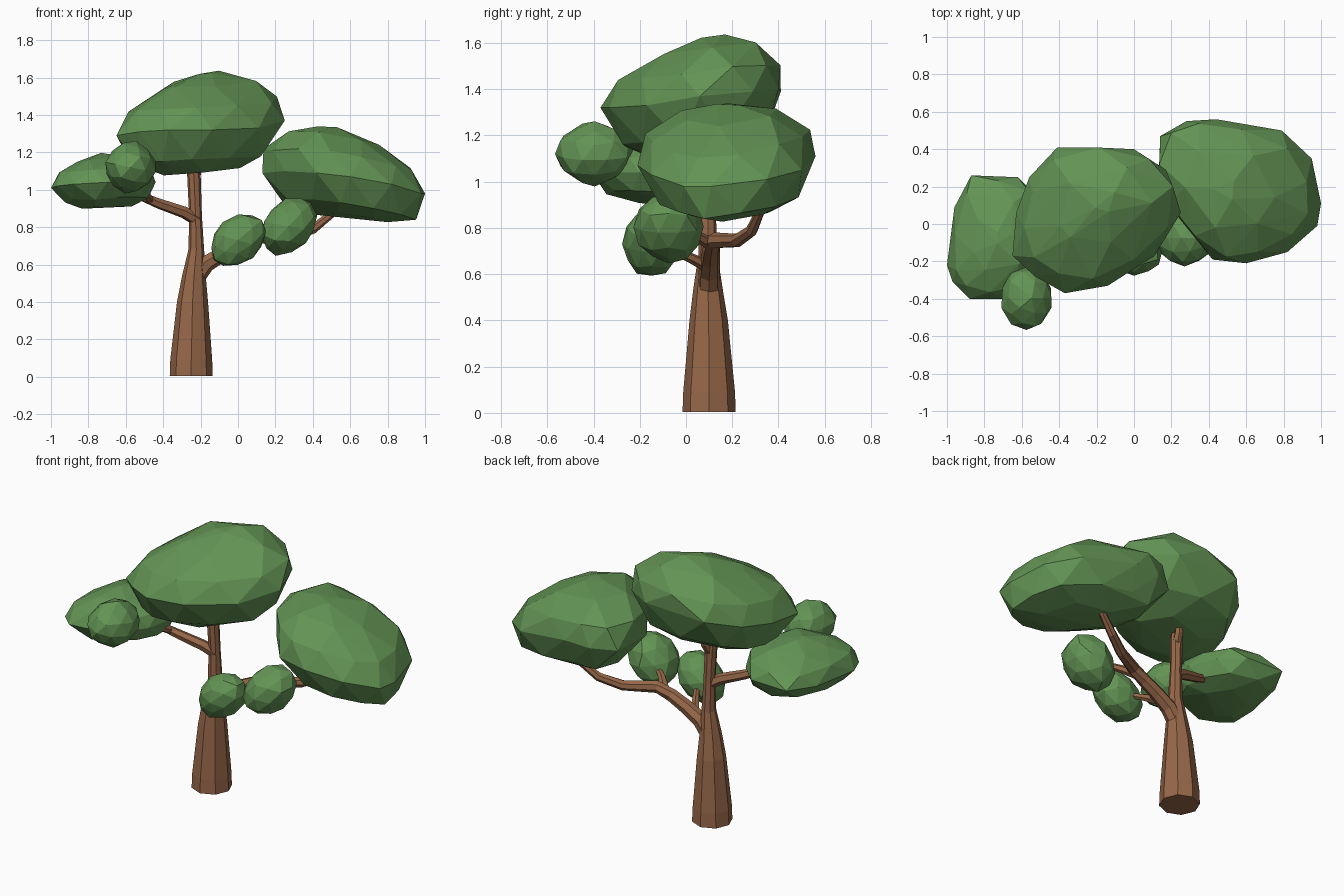
import bpy, bmesh, math, random
from mathutils import Vector, Matrix

random.seed(4)


def material(name, rgb):
    m = bpy.data.materials.new(name)
    m.diffuse_color = (*rgb, 1)
    return m


LEAF = material("leaf_green", (0.125, 0.295, 0.09))
BARK = material("bark_brown", (0.31, 0.138, 0.067))


def finish(bm, name, mat):
    bmesh.ops.recalc_face_normals(bm, faces=bm.faces)
    mesh = bpy.data.meshes.new(name)
    bm.to_mesh(mesh)
    bm.free()
    mesh.materials.append(mat)
    ob = bpy.data.objects.new(name, mesh)
    bpy.context.collection.objects.link(ob)
    return ob


def hull(points, name):
    bm = bmesh.new()
    for p in points:
        bm.verts.new(p)
    res = bmesh.ops.convex_hull(bm, input=bm.verts)
    junk = {g for g in res["geom_interior"] + res["geom_unused"]
            if isinstance(g, bmesh.types.BMVert)}
    bmesh.ops.delete(bm, geom=list(junk), context='VERTS')
    return finish(bm, name, LEAF)


def jitter(a):
    return Vector([random.uniform(-a, a) for _ in range(3)])


# Large crown: an outline domed towards a top and a bottom point
def crown(name, rim, centre, top, bottom, upper=((0.93, 0.46), (0.56, 0.83))):
    c, t, b = Vector(centre), Vector(top), Vector(bottom)
    rim = [Vector(p) for p in rim]
    mids = [(p + rim[(i + 1) % len(rim)]) / 2 for i, p in enumerate(rim)]
    pts = list(rim)
    layers = ((t, *upper[0], mids), (t, *upper[1], rim[::2]), (t, 0.15, 0.99, rim[::4]),
              (b, 0.84, 0.66, mids), (b, 0.45, 0.95, rim[::2]))
    for pole, side, rise, ring in layers:
        pts += [c + (p - c) * side + (pole - c) * rise + jitter(0.008) for p in ring]
    hull(pts, name)


# Small leaf clump: jittered, tilted low-poly ball
def clump(name, centre, size, tilt):
    bm = bmesh.new()
    bmesh.ops.create_icosphere(bm, subdivisions=2, radius=1)
    m = Matrix.Translation(centre) @ Matrix.Rotation(tilt, 4, 'Y') @ Matrix.Diagonal((*size, 1))
    pts = [m @ (v.co * random.uniform(0.96, 1.07)) for v in bm.verts]
    bm.free()
    hull(pts, name)


# Tapered branch through (x, y, z, radius) points
def limb(name, path, sides):
    bm = bmesh.new()
    pts = [Vector(p[:3]) for p in path]
    rings = []
    for i, p in enumerate(pts):
        d = pts[min(i + 1, len(pts) - 1)] - pts[max(i - 1, 0)]
        q = Vector((0, 0, 1)).rotation_difference(d)
        ring = []
        for k in range(sides):
            a = math.tau * k / sides
            ring.append(bm.verts.new(p + q @ Vector((math.cos(a), math.sin(a), 0)) * path[i][3]))
        rings.append(ring)
    for r0, r1 in zip(rings, rings[1:]):
        for k in range(sides):
            j = (k + 1) % sides
            bm.faces.new((r0[k], r0[j], r1[j], r1[k]))
    bm.faces.new(rings[0][::-1])
    bm.faces.new(rings[-1])
    finish(bm, name, BARK)


# Trunk and branches
limb("trunk", [(-0.25, 0.10, 0.004, 0.115), (-0.25, 0.10, 0.09, 0.112), (-0.243, 0.098, 0.4, 0.083),
               (-0.235, 0.095, 0.54, 0.063), (-0.223, 0.095, 0.68, 0.042), (-0.227, 0.095, 0.86, 0.034),
               (-0.235, 0.09, 1.06, 0.036), (-0.245, 0.08, 1.18, 0.03)], 8)
limb("top_fork", [(-0.235, 0.09, 1.03, 0.028), (-0.22, 0.13, 1.1, 0.024), (-0.2, 0.15, 1.2, 0.018)], 6)
limb("right_branch", [(-0.225, 0.098, 0.53, 0.048), (-0.17, 0.1, 0.605, 0.047), (-0.08, 0.105, 0.66, 0.042),
                      (0.02, 0.11, 0.71, 0.038), (0.11, 0.125, 0.745, 0.036), (0.28, 0.22, 0.745, 0.03),
                      (0.4, 0.285, 0.79, 0.026), (0.5, 0.32, 0.87, 0.021), (0.57, 0.33, 0.97, 0.014)], 7)
limb("low_twig_inner", [(-0.13, 0.1, 0.63, 0.028), (-0.08, 0.02, 0.67, 0.022), (-0.01, -0.1, 0.72, 0.013)], 6)
limb("low_twig_outer", [(0.06, 0.115, 0.725, 0.03), (0.14, 0.04, 0.77, 0.022), (0.25, -0.04, 0.81, 0.013)], 6)
limb("left_branch", [(-0.22, 0.095, 0.84, 0.034), (-0.29, 0.07, 0.88, 0.032), (-0.42, 0.03, 0.925, 0.028),
                     (-0.53, -0.01, 0.97, 0.022), (-0.66, -0.05, 1.03, 0.012)], 6)
limb("left_twig", [(-0.47, 0.01, 0.945, 0.022), (-0.52, -0.12, 1.02, 0.019), (-0.57, -0.36, 1.1, 0.01)], 6)

# Foliage
crown("top_crown",
      [(-0.65, -0.17, 1.29), (-0.63, 0.06, 1.31), (-0.56, 0.25, 1.34), (-0.41, 0.41, 1.39),
       (0.0, 0.40, 1.40), (0.17, 0.29, 1.39), (0.25, 0.06, 1.37), (0.11, -0.17, 1.33),
       (-0.14, -0.33, 1.32), (-0.37, -0.37, 1.32), (-0.53, -0.28, 1.31)],
      (-0.2, 0.04, 1.34), (-0.14, 0.12, 1.632), (-0.2, 0.05, 1.095),
      upper=((0.92, 0.4), (0.55, 0.79)))
crown("right_crown",
      [(0.13, 0.2, 1.09), (0.14, 0.47, 1.09), (0.28, 0.55, 1.10), (0.44, 0.56, 1.11),
       (0.79, 0.5, 1.05), (0.95, 0.35, 1.01), (1.0, 0.11, 0.98), (0.98, -0.01, 0.98),
       (0.82, -0.15, 1.03), (0.6, -0.21, 1.07), (0.42, -0.19, 1.09), (0.25, 0.02, 1.1)],
      (0.55, 0.18, 1.08), (0.49, 0.18, 1.345), (0.6, 0.19, 0.855))
crown("left_crown",
      [(-0.96, 0.09, 1.02), (-0.87, 0.26, 1.03), (-0.62, 0.25, 1.03), (-0.5, 0.13, 1.03),
       (-0.44, -0.05, 1.04), (-0.47, -0.2, 1.04), (-0.57, -0.33, 1.04), (-0.7, -0.4, 1.04),
       (-0.88, -0.4, 1.03), (-0.97, -0.31, 1.02), (-1.0, -0.22, 1.01)],
      (-0.72, -0.07, 1.04), (-0.7, -0.06, 1.195), (-0.7, -0.06, 0.91))
clump("left_clump", (-0.575, -0.395, 1.12), (0.135, 0.165, 0.135), 0.2)
clump("low_clump_inner", (0.0, -0.15, 0.73), (0.165, 0.12, 0.12), -0.7)
clump("low_clump_outer", (0.27, -0.075, 0.805), (0.17, 0.145, 0.13), -0.8)
